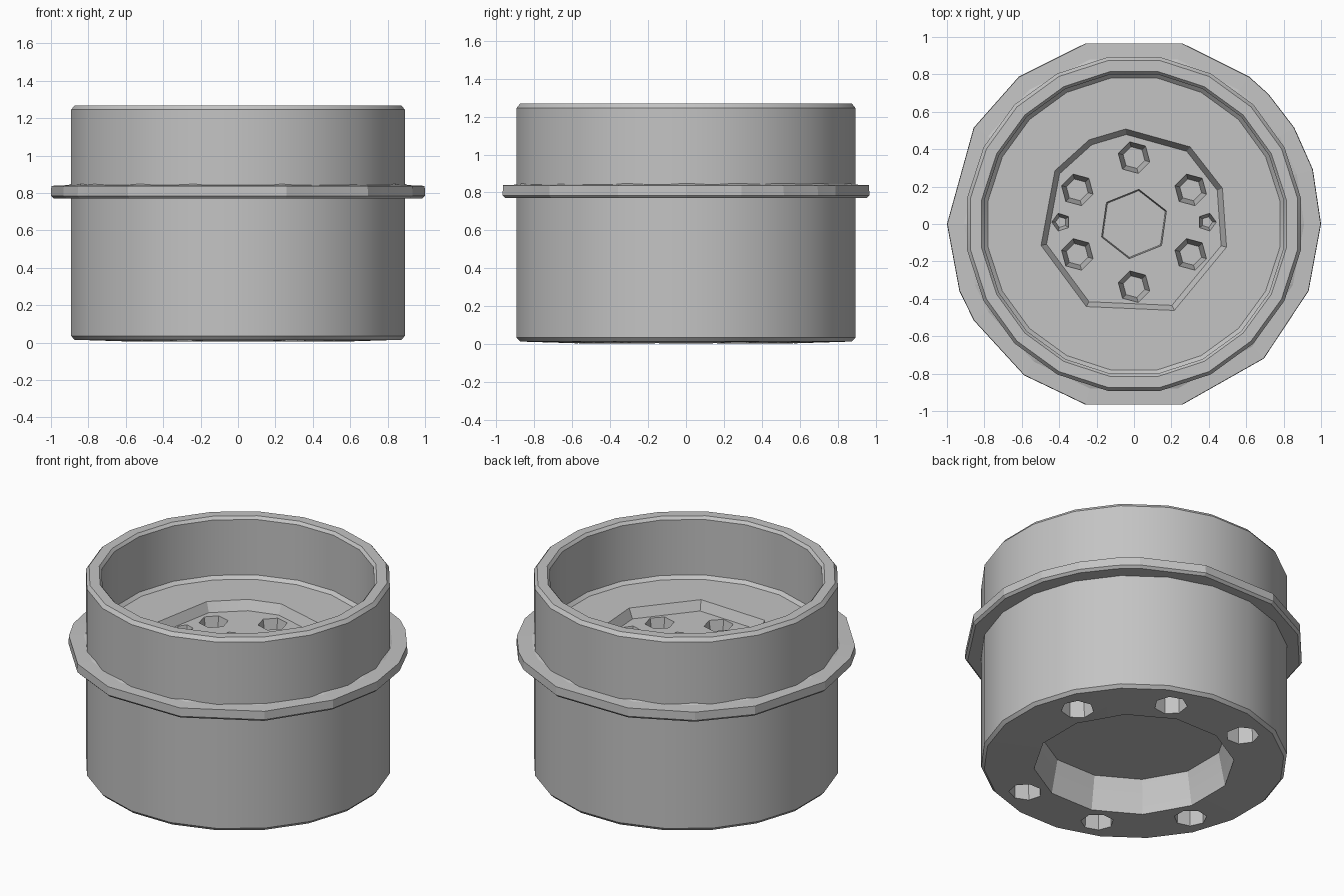
import bpy, bmesh
from math import cos, sin, radians, pi

cube = bpy.data.objects.get("Cube")
if cube:
    bpy.data.objects.remove(cube, do_unlink=True)

grey = bpy.data.materials.new("plain grey")
grey.use_nodes = True
GREY = (0.55, 0.55, 0.55, 1)
grey.diffuse_color = GREY
grey.node_tree.nodes["Principled BSDF"].inputs["Base Color"].default_value = GREY


def even(sides, start=0):
    return [start + 360 * i / sides for i in range(sides)]


def add_lathe(bm, profile, angles, centre=(0, 0), closed=False):
    """Turn an (r, z) profile around a centre, with corners at the given angles."""
    cx, cy = centre
    rings = [[bm.verts.new((cx + r * cos(radians(a)), cy + r * sin(radians(a)), z))
              for a in angles] for r, z in profile]
    n = len(angles)
    pairs = list(zip(rings, rings[1:]))
    if closed:
        pairs.append((rings[-1], rings[0]))
    else:
        bm.faces.new(rings[0])
        bm.faces.new(rings[-1])
    for a, b in pairs:
        for i in range(n):
            j = (i + 1) % n
            bm.faces.new((a[i], a[j], b[j], b[i]))


def finish(name, bm):
    bmesh.ops.recalc_face_normals(bm, faces=bm.faces)
    mesh = bpy.data.meshes.new(name)
    bm.to_mesh(mesh)
    bm.free()
    mesh.materials.append(grey)
    obj = bpy.data.objects.new(name, mesh)
    bpy.context.collection.objects.link(obj)
    return obj


def cut(target, bm):
    """Subtract a solid and discard the cutter."""
    cutter = finish("cutter", bm)
    cutter.hide_render = True
    mod = target.modifiers.new("cut", 'BOOLEAN')
    mod.operation = 'DIFFERENCE'
    mod.solver = 'EXACT'
    mod.object = cutter
    bpy.context.view_layer.objects.active = target
    bpy.ops.object.modifier_apply(modifier=mod.name)
    bpy.data.objects.remove(cutter, do_unlink=True)


# Drum body: outer wall, rounded rim and deep upper cavity
bm = bmesh.new()
add_lathe(bm, [(0.4, 0), (0.885, 0.015), (0.903, 0.035), (0.903, 1.245),
               (0.885, 1.268), (0.825, 1.268), (0.81, 1.25), (0.81, 0.89),
               (0.79, 0.87)], even(20, 9))
body = finish("drum_body", bm)

# Shallow faceted recess in the cavity floor
bm = bmesh.new()
add_lathe(bm, [(0.48, 0.81), (0.51, 0.87), (0.51, 0.95)],
          [22, 54, 95, 118, 146, 193, 240, 295, 346])
cut(body, bm)

# Hub socket, ring of tapered bolt pits and two small pin pits
bm = bmesh.new()
add_lathe(bm, [(0.18, 0.72), (0.19, 0.85)], even(6, 22))
for a in even(6, 30):
    x, y = 0.35 * cos(radians(a)), 0.345 * sin(radians(a)) + 0.01
    add_lathe(bm, [(0.06, 0.67), (0.095, 0.85)], even(6, a + 15), (x, y))
for side in (-1, 1):
    add_lathe(bm, [(0.03, 0.73), (0.06, 0.85)], even(5, 90 - 90 * side), (0.39 * side, 0.01))
cut(body, bm)

# Wide recess under the base
bm = bmesh.new()
add_lathe(bm, [(0.59, -0.05), (0.59, 0.01), (0.55, 0.22)], even(12, 15))
cut(body, bm)

# Six base holes on an eight-way circle, with two opposite places left solid
bm = bmesh.new()
for k in range(8):
    if k not in (3, 7):
        a = radians(22.5 + 45 * k)
        add_lathe(bm, [(0.1, -0.05), (0.09, 0.22)], even(7, 45 * k),
                  (0.72 * cos(a), 0.72 * sin(a)))
cut(body, bm)

# Faceted flange around the body
bm = bmesh.new()
add_lathe(bm, [(0.86, 0.77), (0.985, 0.77), (1.0, 0.785), (0.998, 0.838),
               (0.91, 0.842), (0.86, 0.86)],
          [0, 17, 31, 44, 52, 75, 105, 128, 149, 180, 201, 211, 234, 255, 285, 314, 339],
          closed=True)
flange = finish("flange", bm)

# Smooth wall, crisp edges
bpy.ops.object.select_all(action='DESELECT')
body.select_set(True)
bpy.context.view_layer.objects.active = body
bpy.ops.object.shade_smooth_by_angle(angle=radians(25))
